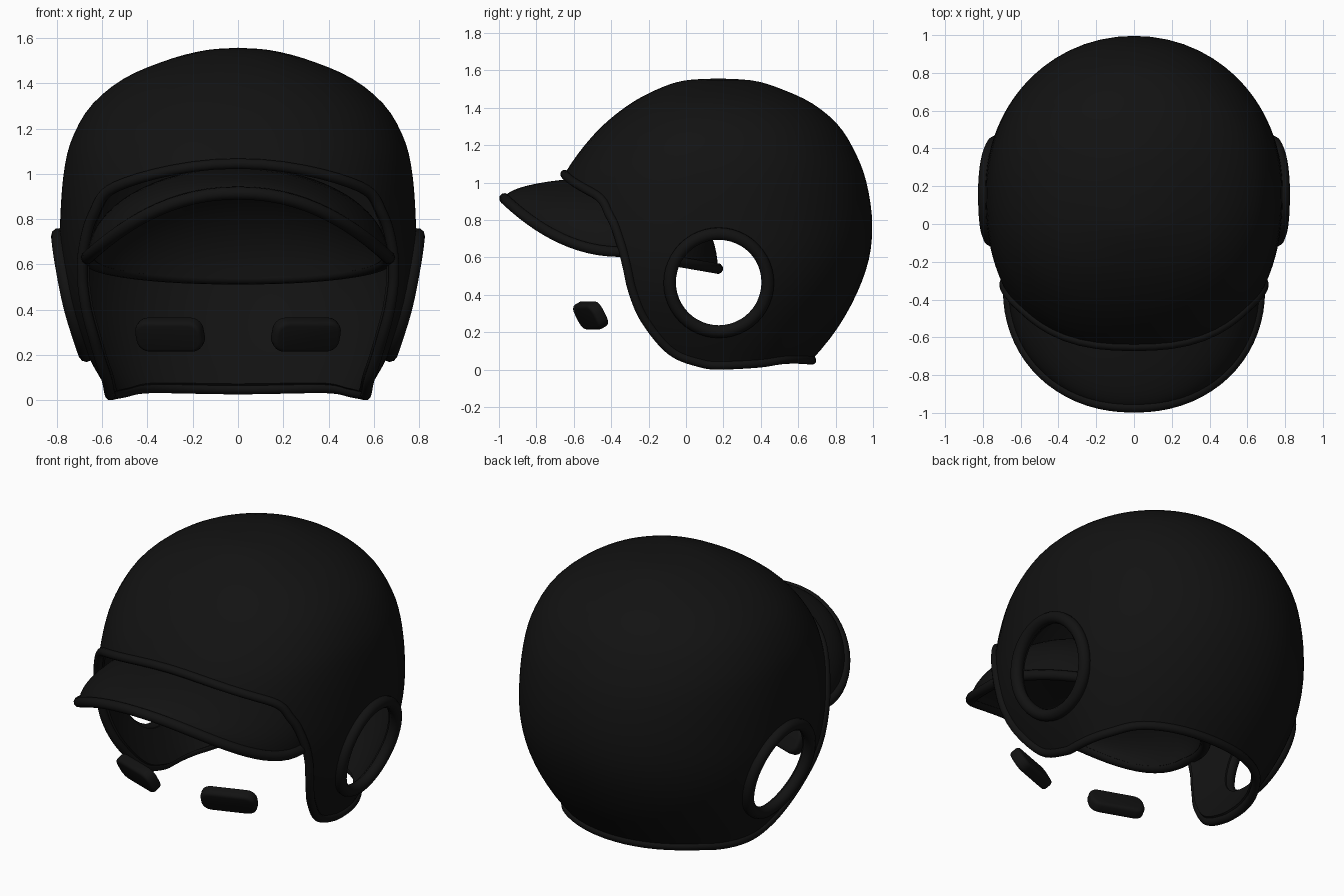
import bpy, bmesh
from math import sin, cos, asin, pi, radians, sqrt

if "Cube" in bpy.data.objects:
    bpy.data.objects.remove(bpy.data.objects["Cube"])

black = bpy.data.materials.new("gloss_black")
black.diffuse_color = (0.006, 0.006, 0.006, 1)
black.use_nodes = True
black.node_tree.nodes["Principled BSDF"].inputs["Base Color"].default_value = black.diffuse_color

# Shell cross-sections from crown down: z, half width, front y, back y
ROWS = [(1.557, 0, .17, .17), (1.545, .15, -.01, .36), (1.50, .32, -.15, .51),
        (1.42, .505, -.30, .68), (1.30, .65, -.45, .82), (1.15, .735, -.58, .91),
        (1.0, .77, -.67, .965), (.8, .785, -.73, .995), (.6, .785, -.74, .98),
        (.4, .75, -.70, .91), (.2, .665, -.60, .795), (0, .55, -.45, .63)]
YC = .17


def spline(p, t):
    """Catmull-Rom through the tuples p at parameter t."""
    i = min(int(t), len(p) - 2)
    f = t - i
    b, c = p[i], p[i + 1]
    a = p[i - 1] if i else tuple(2 * m - n for m, n in zip(b, c))
    d = p[i + 2] if i + 2 < len(p) else tuple(2 * n - m for m, n in zip(b, c))
    return tuple(.5 * (2 * q + (r - o) * f + (2 * o - 5 * q + 4 * r - s) * f * f
                       + (3 * q - o - 3 * r + s) * f ** 3) for o, q, r, s in zip(a, b, c, d))


def u_at(z):
    lo, hi = 0, len(ROWS) - 1
    for _ in range(40):
        mid = (lo + hi) / 2
        if spline(ROWS, mid)[0] > z:
            lo = mid
        else:
            hi = mid
    return lo


def shell_point(th, u):
    z, w, yf, yb = spline(ROWS, u)
    n, ext = (2.25, YC - yf) if sin(th) < 0 else (2.05, yb - YC)
    power = lambda v: abs(v) ** (2 / n) * (1 if v >= 0 else -1)
    return (max(w, 0) * power(cos(th)), YC + max(ext, 0) * power(sin(th)), z)


def theta_at(y, z):
    _, _, yf, yb = spline(ROWS, u_at(z))
    if y < YC:
        return -asin(min(1, (YC - y) / (YC - yf)) ** 1.125)
    return asin(min(1, (y - YC) / (yb - YC)) ** 1.025)


def finish(ob):
    ob.data.materials.append(black)
    if ob.type == 'MESH':
        bpy.ops.object.select_all(action='DESELECT')
        ob.select_set(True)
        bpy.context.view_layer.objects.active = ob
        for m in list(ob.modifiers):
            bpy.ops.object.modifier_apply(modifier=m.name)
        bpy.ops.object.shade_smooth_by_angle(angle=radians(40))
    return ob


def sheet(name, grid):
    """Mesh from rows of points, each row a closed loop."""
    bm = bmesh.new()
    vs = [[bm.verts.new(p) for p in row] for row in grid]
    n = len(grid[0])
    for a, b in zip(vs, vs[1:]):
        for j in range(n):
            k = (j + 1) % n
            bm.faces.new((a[j], b[j], b[k], a[k]))
    bmesh.ops.remove_doubles(bm, verts=bm.verts, dist=.0004)
    bmesh.ops.recalc_face_normals(bm, faces=bm.faces)
    bm.faces.ensure_lookup_table()
    if max(bm.faces, key=lambda f: f.calc_center_median().z).normal.z < 0:
        bmesh.ops.reverse_faces(bm, faces=bm.faces)
    me = bpy.data.meshes.new(name)
    bm.to_mesh(me)
    bm.free()
    ob = bpy.data.objects.new(name, me)
    bpy.context.collection.objects.link(ob)
    return ob


def bead(name, pts, r):
    cu = bpy.data.curves.new(name, 'CURVE')
    cu.dimensions = '3D'
    cu.bevel_depth = r
    cu.bevel_resolution = 3
    sp = cu.splines.new('POLY')
    sp.points.add(len(pts) - 1)
    for q, p in zip(sp.points, pts):
        q.co = (*p, 1)
    sp.use_cyclic_u = True
    ob = bpy.data.objects.new(name, cu)
    bpy.context.collection.objects.link(ob)
    return finish(ob)


# Lower edge of the shell: brim joint, ear flap, nape (side view y, z)
EDGE = [(-.9, 1.045), (-.5, .945), (-.405, .82), (-.35, .68), (-.315, .55), (-.285, .42),
        (-.215, .26), (-.08, .1), (.08, .035), (.2, .024), (.4, .035), (.55, .055), (.9, .05)]
knots = [(theta_at(y, z), z) for y, z in EDGE]
knots = [(-pi - knots[1][0], knots[1][1])] + knots + [(pi - knots[-2][0], knots[-2][1])]
STEPS = 7
half = [spline(knots, 1 + i / STEPS) for i in range((len(EDGE) - 1) * STEPS + 1)]
loop = half + [(pi - t, z) for t, z in half[-2:0:-1]]


def pos(th, u):
    if th > pi / 2:  # mirrored left side
        x, y, z = shell_point(pi - th, u)
        return (-x, y, z)
    return shell_point(th, u)


N = 36
ends = [(t, u_at(z)) for t, z in loop]
grid = [[pos(t, ue * i / N) for t, ue in ends] for i in range(N + 1)]
shell = sheet("shell", grid)
m = shell.modifiers.new("thickness", 'SOLIDIFY')
m.thickness, m.offset = .035, -1

# Ear holes
EY, EZ = .175, .465
bpy.ops.mesh.primitive_cylinder_add(vertices=48, radius=.245, depth=3,
                                    location=(0, EY, EZ), rotation=(0, pi / 2, 0))
cutter = bpy.context.object
cutter.name = "ear_hole_cutter"
cutter.hide_render = True
m = shell.modifiers.new("ear_holes", 'BOOLEAN')
m.operation, m.object, m.solver = 'DIFFERENCE', cutter, 'EXACT'
finish(shell)
bpy.data.objects.remove(cutter)
bead("shell_edge_trim", grid[-1], .024)

# Raised rings round the ear holes
for side, s in (("right", 1), ("left", -1)):
    pts = []
    for i in range(48):
        a = 2 * pi * i / 48
        y, z = EY + .262 * cos(a), EZ + .262 * sin(a)
        x = shell_point(theta_at(y, z), u_at(z))[0]
        pts.append((s * (x + .004), y, z))
    bead(side + "_ear_ring", pts, .034)


# Brim: domed sheet whose back half runs inside the shell
def rim(a):
    s, c = sin(a), cos(a)
    x = .665 * abs(c) ** .93 * (1 if c >= 0 else -1)
    if s < 0:
        return (x, -.35 - .62 * abs(s) ** .97, .63 + .285 * s * s)
    return (x, -.35 + .52 * s, .63 - .09 * s)


RIM = [rim(2 * pi * i / 72) for i in range(72)]
rows = []
for i in range(19):
    r = sin(pi / 2 * i / 18)
    rows.append([(x * r, -.35 + (y + .35) * r, z + (1.03 - z) * sqrt(max(0, 1 - r * r)))
                 for x, y, z in RIM])
brim = sheet("brim", rows)
m = brim.modifiers.new("thickness", 'SOLIDIFY')
m.thickness, m.offset = .03, -1
finish(brim)
bead("brim_edge_trim", RIM, .029)

# Jaw pads
for side, s in (("right", 1), ("left", -1)):
    bpy.ops.mesh.primitive_cube_add(size=1, location=(s * .30, -.51, .29))
    pad = bpy.context.object
    pad.name = side + "_jaw_pad"
    pad.scale = (.31, .065, .15)
    bpy.ops.object.transform_apply(location=False, rotation=False, scale=True)
    bm = bmesh.new()
    bm.from_mesh(pad.data)
    corners = [e for e in bm.edges if abs(e.verts[0].co.y - e.verts[1].co.y) > .01]
    bmesh.ops.bevel(bm, geom=corners, offset=.055, segments=5, profile=.5, affect='EDGES')
    bm.to_mesh(pad.data)
    bm.free()
    pad.rotation_euler = (radians(28), 0, s * radians(20))
    m = pad.modifiers.new("round", 'BEVEL')
    m.width, m.segments = .018, 3
    finish(pad)
